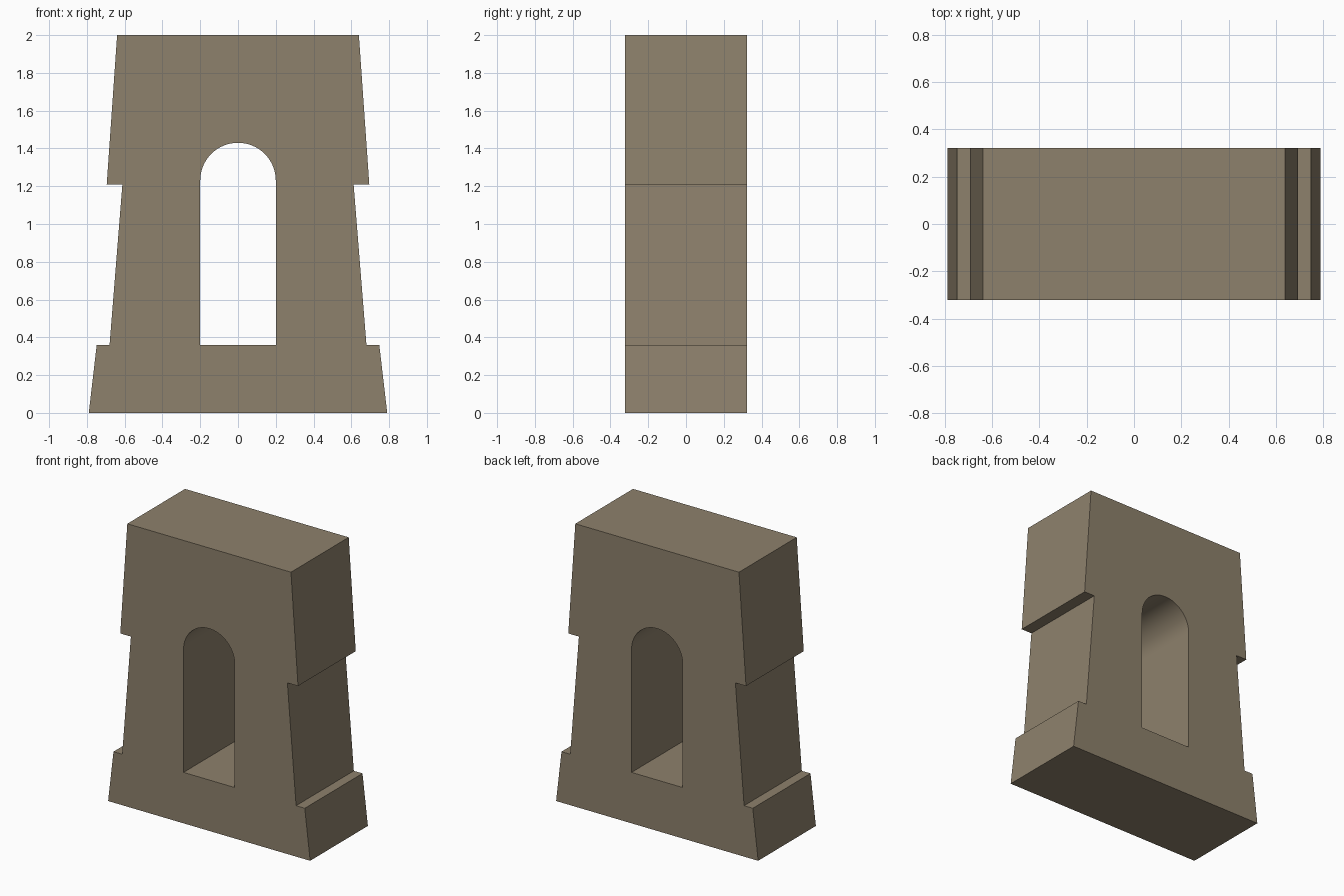
import bpy, bmesh, math
from mathutils import Vector

if "Cube" in bpy.data.objects:
    bpy.data.objects.remove(bpy.data.objects["Cube"])


def prism(name, profile, depth):
    """Extrude an (x, z) outline along y, centred on y = 0."""
    bm = bmesh.new()
    face = bm.faces.new([bm.verts.new((x, -depth / 2, z)) for x, z in profile])
    ext = bmesh.ops.extrude_face_region(bm, geom=[face])
    verts = [v for v in ext["geom"] if isinstance(v, bmesh.types.BMVert)]
    bmesh.ops.translate(bm, verts=verts, vec=Vector((0, depth, 0)))
    bmesh.ops.recalc_face_normals(bm, faces=bm.faces)
    mesh = bpy.data.meshes.new(name)
    bm.to_mesh(mesh)
    bm.free()
    obj = bpy.data.objects.new(name, mesh)
    bpy.context.collection.objects.link(obj)
    return obj


# Wall: right-hand stepped outline, mirrored to the left
right = [(0.79, 0), (0.748, 0.36), (0.68, 0.36), (0.612, 1.21), (0.695, 1.21), (0.64, 2)]
wall = prism("stone_wall", right + [(-x, z) for x, z in reversed(right)], 0.645)

# Round-headed window opening
R, SILL, SPRING, STEPS = 0.2, 0.36, 1.23, 32
arch = [(R * math.cos(math.pi * i / STEPS), SPRING + R * math.sin(math.pi * i / STEPS))
        for i in range(STEPS + 1)]
cutter = prism("window_cutter", [(-R, SILL), (R, SILL)] + arch, 1.0)
cutter.hide_render = True

cut = wall.modifiers.new("window", "BOOLEAN")
cut.operation = "DIFFERENCE"
cut.solver = "EXACT"
cut.object = cutter
bpy.context.view_layer.objects.active = wall
wall.select_set(True)
bpy.ops.object.modifier_apply(modifier=cut.name)
bpy.data.objects.remove(cutter)

# Stone colour
stone = bpy.data.materials.new("stone")
stone.diffuse_color = (0.27, 0.22, 0.15, 1)
stone.use_nodes = True
stone.node_tree.nodes["Principled BSDF"].inputs["Base Color"].default_value = stone.diffuse_color
wall.data.materials.clear()
wall.data.materials.append(stone)
# Smooth arch, crisp steps
bpy.ops.object.shade_smooth_by_angle(angle=math.radians(7))
